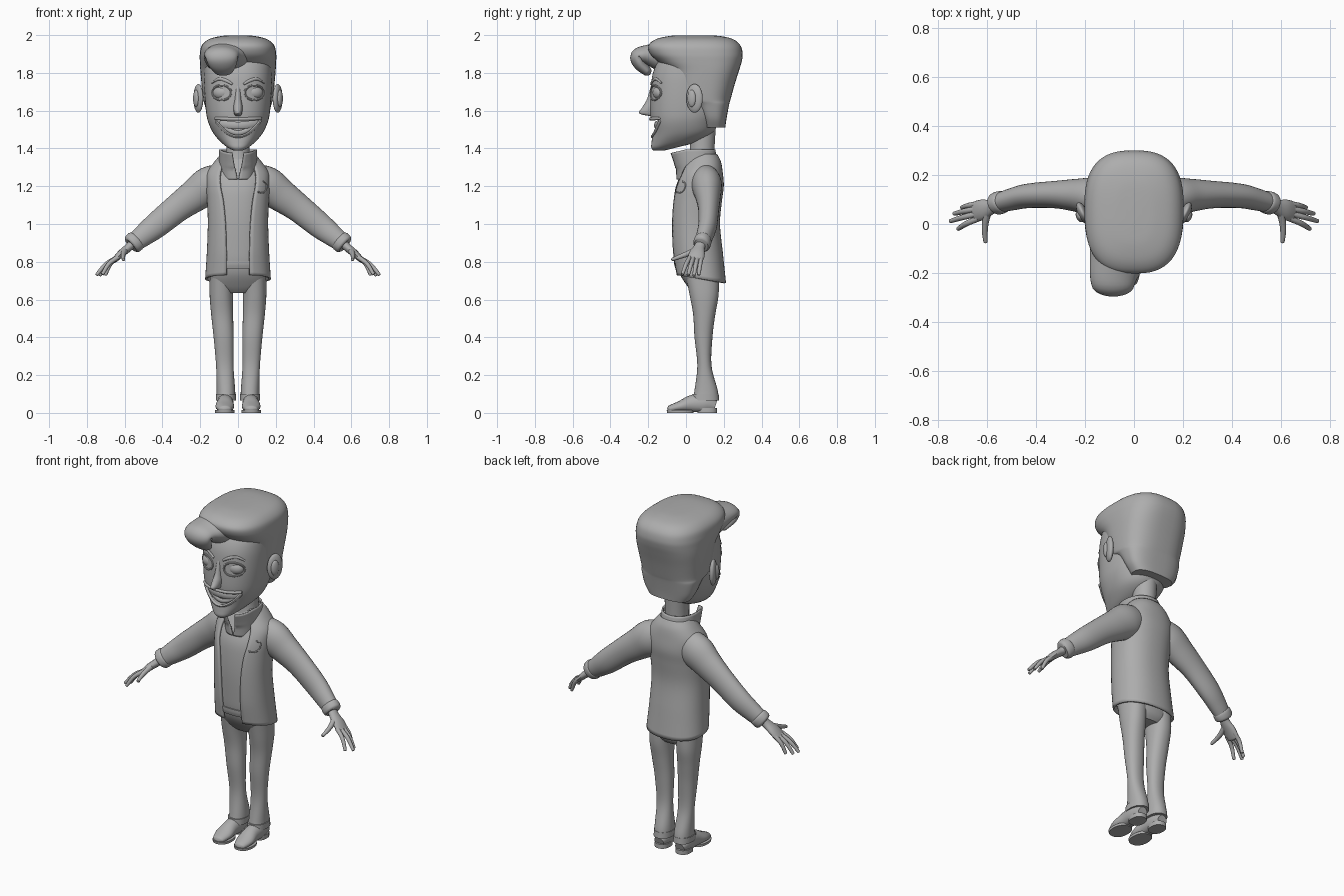
import bpy, bmesh, math
from mathutils import Vector, Matrix

if "Cube" in bpy.data.objects:
    bpy.data.objects.remove(bpy.data.objects["Cube"])

grey = bpy.data.materials.new("plain grey")
grey.diffuse_color = (0.42, 0.42, 0.42, 1)
grey.use_nodes = True
grey.node_tree.nodes["Principled BSDF"].inputs["Base Color"].default_value = grey.diffuse_color


def finish(name, bm, mirror=False, thick=0):
    me = bpy.data.meshes.new(name)
    bm.to_mesh(me)
    bm.free()
    me.materials.append(grey)
    ob = bpy.data.objects.new(name, me)
    bpy.context.collection.objects.link(ob)
    if thick:
        m = ob.modifiers.new("thickness", 'SOLIDIFY')
        m.thickness, m.offset = thick, -1
    if mirror:
        ob.modifiers.new("mirror", 'MIRROR').use_mirror_merge = False
    return ob


def cat(rows, n=5):
    """Catmull-Rom smoothing of a list of equal-length tuples."""
    out = []
    for i in range(len(rows) - 1):
        a, b, c, d = rows[max(i - 1, 0)], rows[i], rows[i + 1], rows[min(i + 2, len(rows) - 1)]
        for k in range(n):
            t = k / n
            out.append(tuple(0.5 * (2 * q + (r - p) * t + (2 * p - 5 * q + 4 * r - s) * t * t
                                    + (3 * q - p - 3 * r + s) * t ** 3) for p, q, r, s in zip(a, b, c, d)))
    return out + [tuple(rows[-1])]


def skin(name, rings, closed=True, **kw):
    bm = bmesh.new()
    vs = [[bm.verts.new(p) for p in r] for r in rings]
    n = len(vs[0])
    for a, b in zip(vs, vs[1:]):
        for j in range(n if closed else n - 1):
            k = (j + 1) % n
            bm.faces.new((a[j], a[k], b[k], b[j]))
    if closed:
        bm.faces.new(vs[0][::-1])
        bm.faces.new(vs[-1])
        bmesh.ops.recalc_face_normals(bm, faces=bm.faces)
    return finish(name, bm, **kw)


def loft(name, rows, p=2.3, n=40, open_front=False, warp=None, **kw):
    """Stack of rounded outlines; rows are (z, y_front, y_back, x_centre, x_radius[, front gap])."""
    rings = []
    for row in cat(rows):
        z, y0, y1, cx, rx = row[:5]
        a0 = math.asin(min(1, max(0, row[5] / rx)) ** (p / 2)) if open_front else 0
        ring = []
        for j in range(n + 1 if open_front else n):
            a = a0 + (2 * math.pi - 2 * a0) * j / n
            s, c = math.sin(a), math.cos(a)
            x = cx + rx * math.copysign(abs(s) ** (2 / p), s)
            y = (y0 + y1) / 2 - (y1 - y0) / 2 * math.copysign(abs(c) ** (2 / p), c)
            ring.append((x, y, z + (warp(y, z) if warp else 0)))
        rings.append(ring)
    return skin(name, rings, not open_front, **kw)


def tube(name, pts, ref=(0, 1, 0), n=16, tip=True, floor=False, **kw):
    """Oval tube; pts are (x, y, z, radius along ref, other radius)."""
    pts = list(pts)
    if tip:
        d = (Vector(pts[-1][:3]) - Vector(pts[-2][:3])).normalized() * pts[-1][4]
        q = pts[-1]
        for k, f in ((0.6, 0.75), (0.95, 0.25)):
            pts.append((*(Vector(q[:3]) + d * k), q[3] * f, q[4] * f))
    path, rings = cat(pts), []
    for i, q in enumerate(path):
        t = (Vector(path[min(i + 1, len(path) - 1)][:3]) - Vector(path[max(i - 1, 0)][:3])).normalized()
        u = Vector(ref)
        u = (u - t * u.dot(t)).normalized()
        v = t.cross(u)
        ring = [Vector(q[:3]) + u * q[3] * math.cos(2 * math.pi * j / n) + v * q[4] * math.sin(2 * math.pi * j / n)
                for j in range(n)]
        if floor:
            for w in ring:
                w.z = max(w.z, 0.006)
        rings.append(ring)
    return skin(name, rings, **kw)


def ball(name, loc, size, turn=0, **kw):
    bm = bmesh.new()
    m = Matrix.Translation(loc) @ Matrix.Rotation(math.radians(turn), 4, 'Z') @ Matrix.Diagonal((*size, 1))
    bmesh.ops.create_uvsphere(bm, u_segments=32, v_segments=20, radius=1, matrix=m)
    return finish(name, bm, **kw)


def front_y(rows, x, z, p=2.3):
    """Front surface of a loft at a given x and z."""
    rs = cat(rows)
    a, b = next(((a, b) for a, b in zip(rs, rs[1:]) if a[0] <= z <= b[0]), (rs[-2], rs[-1]))
    t = (z - a[0]) / (b[0] - a[0])
    y0, y1, rx = (a[k] + (b[k] - a[k]) * t for k in (1, 2, 4))
    return (y0 + y1) / 2 - (y1 - y0) / 2 * max(0, 1 - abs(x / rx) ** p) ** (1 / p)


# shoes
tube("shoe", [(.068, .155, .035, .03, .03), (.068, .10, .05, .044, .055), (.068, .03, .047, .044, .047),
              (.07, -.03, .034, .05, .03), (.07, -.08, .022, .036, .02)], ref=(1, 0, 0), floor=True, mirror=True)
loft("shoe_sole", [(0, -.10, .04, .07, .051), (.014, -.102, .04, .07, .052)], mirror=True)
loft("shoe_heel", [(0, .06, .165, .068, .042), (.025, .06, .165, .068, .042)], mirror=True)

# trousers
loft("trouser_leg", [(.07, .035, .172, .064, .05), (.12, .045, .168, .064, .049), (.25, .06, .135, .07, .046),
                     (.40, .045, .14, .076, .053), (.52, .038, .155, .084, .058), (.62, .02, .172, .088, .062),
                     (.72, .0, .175, .085, .065)], p=2.2, mirror=True)
loft("trouser_cuff", [(.065, .03, .176, .064, .053), (.10, .034, .173, .064, .053)], p=2.2, mirror=True)
loft("trouser_hips", [(.635, .04, .15, 0, .09), (.67, .008, .172, 0, .142), (.74, -.035, .18, 0, .15),
                      (.83, -.055, .175, 0, .148)])
loft("belt", [(.765, -.056, .178, 0, .152), (.785, -.062, .18, 0, .154), (.805, -.064, .178, 0, .152)])

# jacket, open at the front, over a shirt
jacket = [(.71, -.055, .212, 0, .174, .062), (.85, -.075, .195, 0, .165, .063), (1.0, -.082, .18, 0, .16, .068),
          (1.12, -.078, .19, 0, .164, .08), (1.2, -.066, .2, 0, .169, .095), (1.27, -.036, .195, 0, .165, .095),
          (1.33, -.005, .185, 0, .125, .075), (1.37, .02, .165, 0, .09, .05)]
loft("jacket", jacket, open_front=True, thick=.012,
     warp=lambda y, z: -.16 * (y - .07) * max(0, (.85 - z) / .14))
loft("shirt", [(z, a + .013, b - .016, c, r - .016) for z, a, b, c, r, g in [(.80, -.07, .2, 0, .165, 0)] + jacket[1:]])
loft("collar", [(1.235, -.05, .15, 0, .088, .003), (1.31, -.058, .168, 0, .1, .018), (1.395, -.086, .155, 0, .1, .032)],
     p=2.2, open_front=True, thick=.008, warp=lambda y, z: .25 * min(y, 0) if z > 1.3 else 0)
tube("pocket_trim", [(x, front_y(jacket, x, z) - .001, z, .004, .004) for x, z in
                     ((.105, 1.17), (.13, 1.165), (.148, 1.18), (.15, 1.21), (.135, 1.225))], n=8)

# sleeves and cuffs
tube("sleeve", [(.07, .10, 1.235, .07, .085), (.15, .11, 1.205, .08, .1), (.23, .117, 1.15, .068, .087),
                (.32, .12, 1.085, .056, .075), (.43, .115, .995, .05, .068), (.50, .10, .94, .045, .058),
                (.545, .088, .905, .04, .05)], n=28, tip=False, mirror=True)
tube("sleeve_cuff", [(.53, .093, .92, .038, .046), (.54, .09, .911, .046, .055), (.56, .083, .894, .046, .054),
                     (.568, .08, .887, .038, .044)], n=24, tip=False, mirror=True)

# hands
tube("palm", [(.55, .085, .905, .026, .024), (.58, .07, .875, .03, .022), (.62, .058, .842, .042, .02),
              (.65, .05, .812, .041, .015)], mirror=True)
for i, (x, y, z) in enumerate(((.715, -.018, .738), (.745, .013, .735), (.73, .043, .732), (.70, .068, .735))):
    b = Vector((.635, .022 + .02 * i, .825))
    m = (b + Vector((x, y, z))) / 2 + Vector((.008, 0, .008))
    tube("finger_%d" % (i + 1), [(*b, .012, .013), (*m, .0115, .0115), (x, y, z, .009, .009)], n=12, mirror=True)
tube("thumb", [(.595, .06, .865, .018, .018), (.606, .01, .843, .015, .014), (.609, -.03, .828, .012, .012),
               (.606, -.07, .813, .009, .009)], ref=(0, 0, 1), n=12, mirror=True)

# neck and head
loft("neck", [(1.27, .0, .15, 0, .07), (1.38, .02, .15, 0, .062), (1.55, .02, .16, 0, .066)], p=2)
face = [(1.388, -.172, -.12, 0, .022), (1.405, -.184, -.05, 0, .055), (1.435, -.182, .06, 0, .092),
        (1.48, -.178, .14, 0, .13), (1.54, -.185, .17, 0, .158), (1.6, -.19, .19, 0, .17), (1.7, -.187, .2, 0, .178),
        (1.8, -.175, .21, 0, .18), (1.88, -.135, .2, 0, .17), (1.93, -.07, .15, 0, .11)]
head = loft("head", face, n=56)

# grinning mouth cut into the head
rings = []
for i in range(-12, 13):
    x = i * .01
    y = front_y(face, x, 1.53) + .045
    lo, hi = 1.467 + .08 * (x / .12) ** 2, 1.55 + .003 * abs(x / .12)
    rings.append([(x, -.3, lo), (x, y, lo), (x, y, hi), (x, -.3, hi)])
cutter = skin("mouth_cutter", rings)
cutter.hide_render = True
mod = head.modifiers.new("mouth", 'BOOLEAN')
mod.operation, mod.solver, mod.object = 'DIFFERENCE', 'EXACT', cutter
bpy.context.view_layer.objects.active = head
bpy.ops.object.modifier_apply(modifier="mouth")
bpy.data.objects.remove(cutter)


def face_strip(name, half, zf, inset, ry, rz):
    pts = []
    for i in range(-6, 7):
        x = half * i / 6
        z = zf(i / 6)
        pts.append((x, front_y(face, x, z) + inset, z, ry, rz))
    tube(name, pts, n=10)


face_strip("upper_lip", .118, lambda t: 1.556 + .003 * t * t, .0, .009, .009)
face_strip("lower_lip", .116, lambda t: 1.463 + .08 * t * t, .002, .009, .008)
face_strip("upper_teeth", .095, lambda t: 1.522 + .014 * t * t, .022, .008, .02)
face_strip("lower_teeth", .07, lambda t: 1.483 + .03 * t * t, .024, .008, .013)

# nose, eyes, brows and ears
loft("nose", [(1.572, -.195, -.15, 0, .014), (1.586, -.248, -.15, 0, .021), (1.62, -.23, -.15, 0, .024),
              (1.66, -.207, -.15, 0, .018), (1.73, -.186, -.15, 0, .014)], p=2, n=24)
ball("eye", (.086, -.142, 1.695), (.048, .034, .037), turn=15, mirror=True)
lid = []
for k in range(17):
    a = 2 * math.pi * k / 16
    x, z = .086 + .05 * math.cos(a), 1.695 + .039 * math.sin(a)
    lid.append((x, front_y(face, x, z) + .001, z, .006, .006))
tube("eyelid_rim", lid, n=8, tip=False, mirror=True)
tube("eyebrow", [(x, front_y(face, x, z), z, .007, r) for x, z, r in
                 ((.03, 1.74, .006), (.06, 1.758, .009), (.10, 1.768, .008), (.135, 1.748, .004))], n=10, mirror=True)
ball("ear", (.21, .045, 1.665), (.02, .047, .076), turn=-24, mirror=True)
ball("ear_lobe_inner", (.222, .03, 1.665), (.014, .024, .045), turn=-24, mirror=True)

# hair: swept-back mass, sideburns and a curled quiff
loft("hair", [(1.512, .09, .208, 0, .125), (1.56, .075, .215, 0, .155), (1.63, .03, .228, 0, .176),
              (1.66, -.045, .236, 0, .184), (1.74, -.07, .258, 0, .193), (1.81, -.095, .28, 0, .199),
              (1.86, -.15, .295, 0, .202), (1.90, -.19, .30, 0, .202), (1.945, -.20, .288, 0, .192),
              (1.978, -.16, .25, 0, .155), (1.995, -.09, .18, 0, .09), (1.999, -.02, .1, 0, .03)], p=2.7, n=56)
tube("quiff", [(-.03, .03, 1.87, .13, .115), (-.06, -.11, 1.885, .122, .088), (-.082, -.2, 1.895, .1, .055),
               (-.085, -.252, 1.885, .086, .044), (-.08, -.24, 1.845, .075, .036), (-.075, -.208, 1.81, .052, .026)],
     ref=(1, 0, 0), n=28)

# smooth shading everywhere
bpy.ops.object.select_all(action='SELECT')
bpy.context.view_layer.objects.active = head
bpy.ops.object.shade_smooth_by_angle(angle=math.radians(40))
